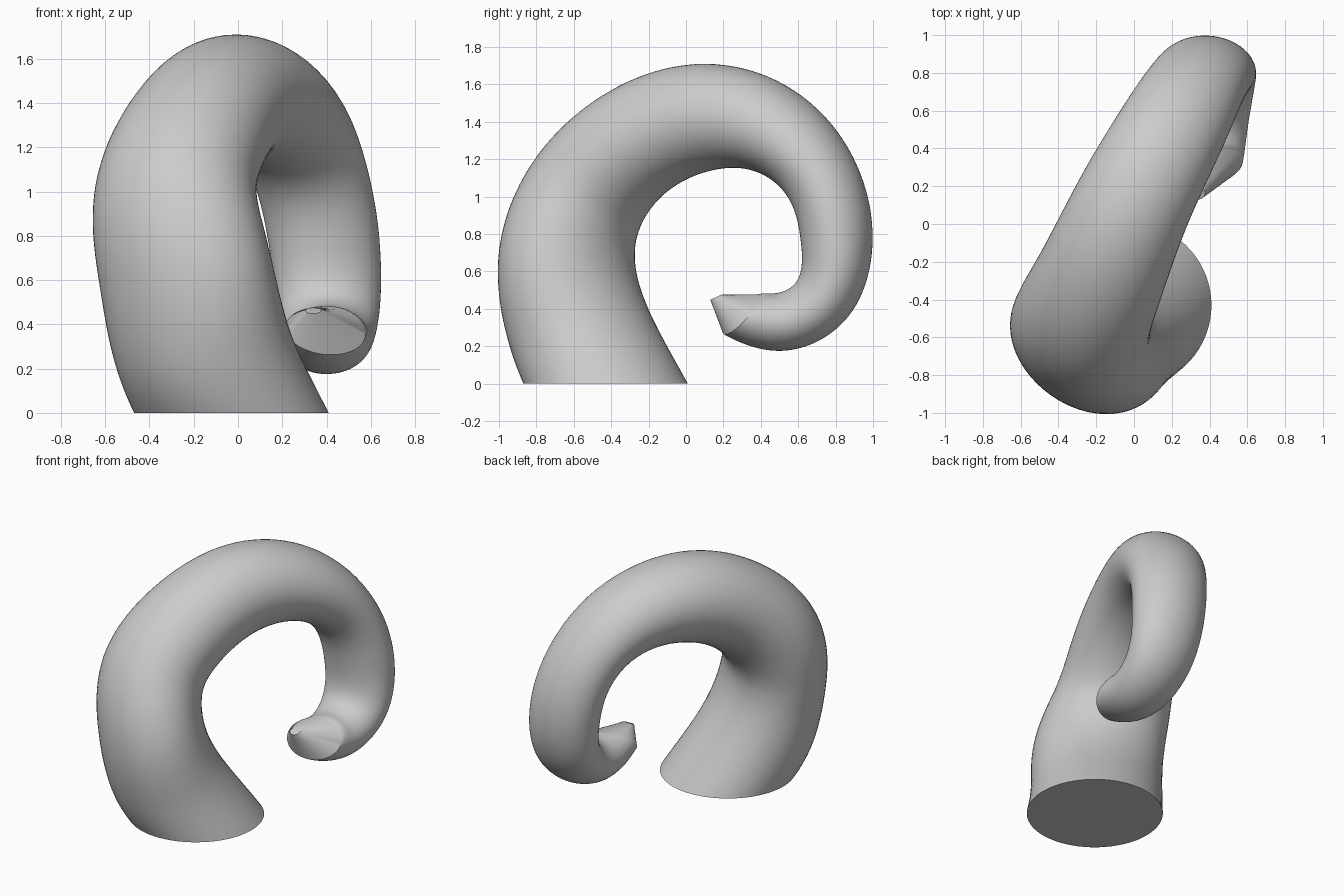
import bpy, bmesh, math
from mathutils import Vector

cube = bpy.data.objects.get("Cube")
if cube:
    bpy.data.objects.remove(cube)

SIDES, STEPS = 64, 12

# Stations along the horn: centre x, y, z, thickness in the bend,
# thickness across it, heading of the across direction in degrees
STATIONS = [Vector(s) for s in (
    (-0.03, -0.43, 0.00, 0.44, 0.44, -37),
    (-0.16, -0.567, 0.30, 0.375, 0.425, -37),
    (-0.24, -0.637, 0.65, 0.335, 0.42, -36),
    (-0.283, -0.55, 0.98, 0.325, 0.38, -32),
    (-0.195, -0.32, 1.25, 0.31, 0.345, -27),
    (0.00, 0.12, 1.425, 0.285, 0.31, -24),
    (0.23, 0.555, 1.295, 0.225, 0.28, -19),
    (0.33, 0.735, 1.07, 0.20, 0.26, -12),
    (0.39, 0.805, 0.77, 0.192, 0.25, -5),
    (0.41, 0.71, 0.43, 0.165, 0.225, 3),
    (0.40, 0.50, 0.33, 0.155, 0.20, 7),
    (0.395, 0.295, 0.37, 0.14, 0.185, 12),
)]
END = len(STATIONS) - 1


def natural_slopes(points):
    """Chord lengths and the slopes of a natural cubic spline."""
    h = [(b.xyz - a.xyz).length for a, b in zip(points, points[1:])]
    d = [(b - a) / s for a, b, s in zip(points, points[1:], h)]
    m = [d[0]] + [(a + b) / 2 for a, b in zip(d, d[1:])] + [d[-1]]
    for _ in range(40):
        m[0] = (3 * d[0] - m[1]) / 2
        for i in range(1, END):
            p, q = h[i - 1], h[i]
            m[i] = (3 * (q * d[i - 1] + p * d[i]) - q * m[i - 1] - p * m[i + 1]) / (2 * (p + q))
        m[END] = (3 * d[-1] - m[END - 1]) / 2
    return h, m


def sample(points):
    """Evenly spread values along every span of the spline."""
    h, m = natural_slopes(points)
    out = []
    for i in range(END):
        for s in range(STEPS):
            f = s / STEPS
            m0, m1, rise = m[i] * h[i], m[i + 1] * h[i], points[i + 1] - points[i]
            out.append(points[i] + m0 * f + (3 * rise - 2 * m0 - m1) * f ** 2
                       + (m0 + m1 - 2 * rise) * f ** 3)
    return out + [points[END]]


def add_ring(bm, centre, direction, heading, a, b):
    direction = direction.normalized()
    turn = math.radians(heading)
    side = Vector((math.cos(turn), math.sin(turn), 0))
    across = (side - direction * side.dot(direction)).normalized()
    inward = direction.cross(across)
    verts = []
    for k in range(SIDES):
        w = math.tau * k / SIDES
        verts.append(bm.verts.new(centre + across * b * math.cos(w) + inward * a * math.sin(w)))
    return verts


# Section directions, eased towards the tilted rim
path = sample(STATIONS)
rim_dir = Vector((0.2, -0.75, 0.65)).normalized()
dirs = [(c.xyz - a.xyz).normalized() for a, c in zip(path, path[2:])]
dirs = [dirs[0]] + dirs + [rim_dir]
for _ in range(50):
    inner = [(a + b + c).normalized() for a, b, c in zip(dirs, dirs[1:], dirs[2:])]
    dirs = [dirs[0]] + inner + [dirs[-1]]

# Curling tube, level at the base
bm = bmesh.new()
up = Vector((0, 0, 1))
rings = []
for s, (point, direction) in enumerate(zip(path, dirs)):
    direction = up.lerp(direction, min(1, s / STEPS / 2.5))
    rings.append(add_ring(bm, point.xyz, direction, point[5], point[3], point[4]))

# Blunt slanted point with a tiny flat end
rings.append(add_ring(bm, Vector((0.34, 0.16, 0.462)), Vector((0, -0.4, 0.9)),
                      STATIONS[END][5], 0.033, 0.036))

for lower, upper in zip(rings, rings[1:]):
    for k in range(SIDES):
        n = (k + 1) % SIDES
        bm.faces.new((lower[k], lower[n], upper[n], upper[k]))
bm.faces.new(rings[0][::-1])
bm.faces.new(rings[-1])
bmesh.ops.recalc_face_normals(bm, faces=bm.faces)

mesh = bpy.data.meshes.new("curled_horn")
bm.to_mesh(mesh)
bm.free()
horn = bpy.data.objects.new("curled_horn", mesh)
bpy.context.collection.objects.link(horn)

# Plain grey
grey = bpy.data.materials.new("plain_grey")
grey.use_nodes = True
grey.diffuse_color = (0.6, 0.6, 0.6, 1)
grey.node_tree.nodes["Principled BSDF"].inputs["Base Color"].default_value = (0.6, 0.6, 0.6, 1)
mesh.materials.append(grey)

bpy.context.view_layer.objects.active = horn
horn.select_set(True)
bpy.ops.object.shade_smooth_by_angle(angle=math.radians(30))
